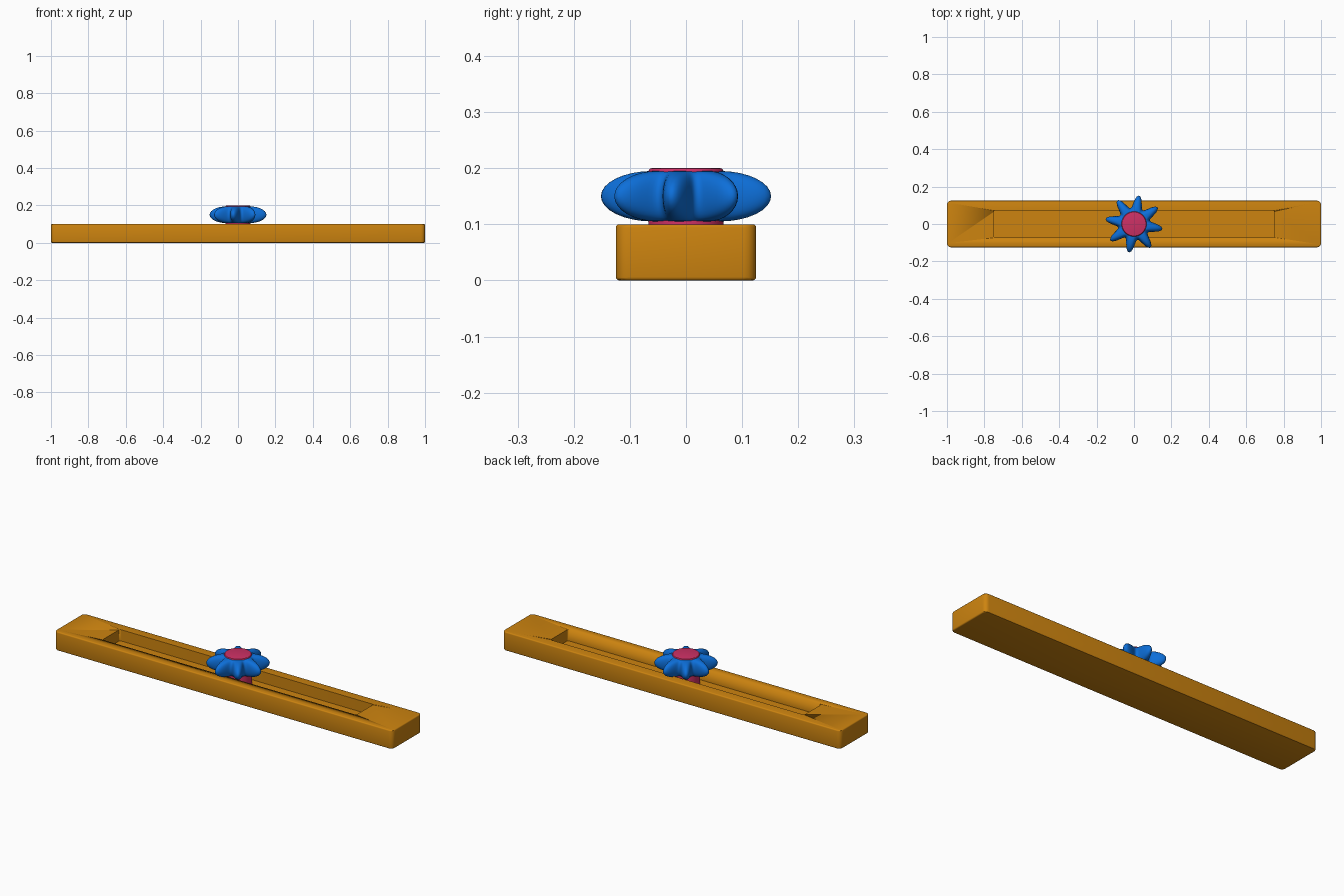
import bpy, bmesh, math

cube = bpy.data.objects.get("Cube")
if cube:
    bpy.data.objects.remove(cube, do_unlink=True)


def material(name, color):
    m = bpy.data.materials.new(name)
    m.use_nodes = True
    m.diffuse_color = (*color, 1)
    m.node_tree.nodes["Principled BSDF"].inputs["Base Color"].default_value = (*color, 1)
    return m


amber = material("amber", (0.61, 0.23, 0.005))
blue = material("blue", (0.004, 0.16, 0.70))
crimson = material("crimson", (0.61, 0.03, 0.13))


def finish(name, bm, mat, angle=30):
    bmesh.ops.recalc_face_normals(bm, faces=bm.faces)
    mesh = bpy.data.meshes.new(name)
    bm.to_mesh(mesh)
    bm.free()
    obj = bpy.data.objects.new(name, mesh)
    bpy.context.collection.objects.link(obj)
    mesh.materials.append(mat)
    bpy.ops.object.select_all(action="DESELECT")
    obj.select_set(True)
    bpy.context.view_layer.objects.active = obj
    bpy.ops.object.shade_smooth_by_angle(angle=math.radians(angle))
    return obj


def rounded_box(half_x, half_y, low, high, corner, edge):
    """Box with rounded upright corners and softened rims."""
    bm = bmesh.new()
    bmesh.ops.create_cube(bm, size=2)
    for v in bm.verts:
        v.co = (v.co.x * half_x, v.co.y * half_y, high if v.co.z > 0 else low)
    upright = [e for e in bm.edges if abs(e.verts[0].co.z - e.verts[1].co.z) > 0.01]
    bmesh.ops.bevel(bm, geom=upright, offset=corner, segments=4, profile=0.5, affect="EDGES")
    if edge:
        rims = [e for e in bm.edges if abs(e.verts[0].co.z - e.verts[1].co.z) < 1e-5]
        bmesh.ops.bevel(bm, geom=rims, offset=edge, segments=3, profile=0.5, affect="EDGES")
    return bm


# Long bar with a slot sunk into its top
SLOT_FLOOR = 0.04
bar = finish("bar", rounded_box(1, 0.125, 0, 0.1, 0.022, 0.006), amber)
cutter = finish("slot_cutter", rounded_box(0.75, 0.073, SLOT_FLOOR, 0.15, 0.01, 0), amber)
cutter.hide_render = True
bpy.context.view_layer.objects.active = bar
cut = bar.modifiers.new("slot", "BOOLEAN")
cut.operation = "DIFFERENCE"
cut.solver = "EXACT"
cut.object = cutter
bpy.ops.object.modifier_move_to_index(modifier=cut.name, index=0)
bpy.ops.object.modifier_apply(modifier=cut.name)
bpy.data.objects.remove(cutter, do_unlink=True)

# Hub rising from the slot floor through the star
bm = bmesh.new()
bmesh.ops.create_cone(bm, cap_ends=True, segments=48, radius1=0.067, radius2=0.067, depth=0.2 - SLOT_FLOOR)
bmesh.ops.translate(bm, verts=bm.verts, vec=(0, 0, (0.2 + SLOT_FLOOR) / 2))
top = [e for e in bm.edges if all(v.co.z > 0.19 for v in e.verts)]
bmesh.ops.bevel(bm, geom=top, offset=0.006, segments=3, profile=0.5, affect="EDGES")
finish("hub", bm, crimson)

# Soft eight-pointed star, swept as a rounded lobe around the hub
POINTS, AROUND, STEPS = 8, 160, 16
INNER, VALLEY, TIP = 0.06, 0.088, 0.154
bm = bmesh.new()
rings = []
for i in range(AROUND):
    a = math.tau * i / AROUND
    lobe = (0.5 + 0.5 * math.cos(POINTS * a)) ** 1.3
    reach = VALLEY + (TIP - VALLEY) * lobe
    direction = a - math.radians(10)
    ring = []
    for j in range(STEPS + 1):
        p = math.pi * (j / STEPS - 0.5)
        r = INNER + (reach - INNER) * math.cos(p)
        ring.append(bm.verts.new((r * math.cos(direction), r * math.sin(direction),
                                  0.15 + 0.045 * math.sin(p))))
    rings.append(ring)
for ring, following in zip(rings, rings[1:] + rings[:1]):
    for j in range(STEPS):
        bm.faces.new((ring[j], following[j], following[j + 1], ring[j + 1]))
for j in (0, STEPS):
    bm.faces.new([ring[j] for ring in rings])
finish("star_knob", bm, blue, 60)
